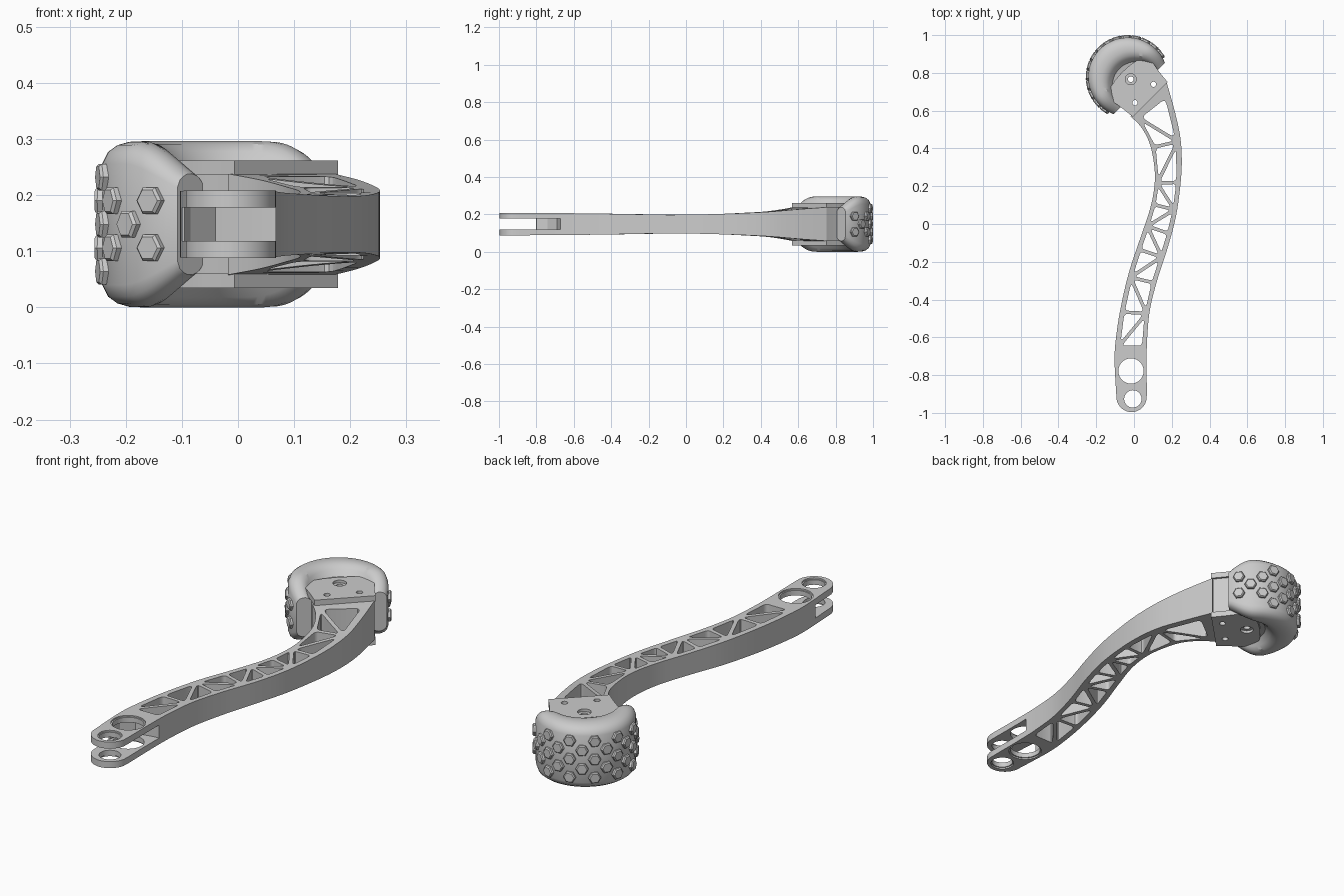
import bpy, bmesh, math
from mathutils import Vector

if "Cube" in bpy.data.objects:
    bpy.data.objects.remove(bpy.data.objects["Cube"])

MID = 0.148                      # mid height of the whole leg
FOOT = Vector((-0.032, 0.777))   # centre of the foot arc


def world(u, v):
    """Foot axes: u points away from the arm, v runs across it."""
    s = math.sqrt(0.5)
    return Vector((FOOT.x + s * (v - u), FOOT.y + s * (v + u)))


def make(name, bm):
    bmesh.ops.recalc_face_normals(bm, faces=bm.faces)
    me = bpy.data.meshes.new(name)
    bm.to_mesh(me)
    bm.free()
    ob = bpy.data.objects.new(name, me)
    bpy.context.collection.objects.link(ob)
    return ob


def add_prism(bm, pts, z0, z1):
    lo = [bm.verts.new((p[0], p[1], z0)) for p in pts]
    hi = [bm.verts.new((p[0], p[1], z1)) for p in pts]
    n = len(pts)
    bm.faces.new(lo[::-1])
    bm.faces.new(hi)
    for i in range(n):
        j = (i + 1) % n
        bm.faces.new((lo[i], lo[j], hi[j], hi[i]))


def prism(name, outlines, z0, z1):
    bm = bmesh.new()
    for pts in outlines:
        add_prism(bm, pts, z0, z1)
    return make(name, bm)


def circle(c, r, n=40):
    return [(c[0] + r * math.cos(2 * math.pi * i / n),
             c[1] + r * math.sin(2 * math.pi * i / n)) for i in range(n)]


def cut(ob, outlines, z0=-1, z1=1):
    tool = prism("cutter", outlines, z0, z1)
    tool.hide_render = True
    m = ob.modifiers.new("cut", 'BOOLEAN')
    m.operation, m.solver, m.object = 'DIFFERENCE', 'EXACT', tool
    bpy.context.view_layer.objects.active = ob
    bpy.ops.object.modifier_apply(modifier=m.name)
    bpy.data.objects.remove(tool)


def smooth(ob, angle=30):
    bpy.ops.object.select_all(action='DESELECT')
    ob.select_set(True)
    bpy.context.view_layer.objects.active = ob
    bpy.ops.object.shade_smooth_by_angle(angle=math.radians(angle))


def rounded(pts, f=0.16):
    out = []
    n = len(pts)
    for i, p in enumerate(pts):
        a = p.lerp(pts[i - 1], f)
        b = p.lerp(pts[(i + 1) % n], f)
        for t in (0, 0.25, 0.5, 0.75, 1):
            out.append(a * (1 - t) ** 2 + p * 2 * t * (1 - t) + b * t * t)
    return out


# Arm stations: left x, left y, right x, right y, half thickness
RIBS = [(-.094, -.90, .068, -.90, .060), (-.103, -.72, .067, -.72, .059),
        (-.095, -.60, .070, -.60, .058), (-.070, -.44, .085, -.45, .056),
        (-.025, -.25, .125, -.29, .053), (.035, -.07, .180, -.12, .050),
        (.085, .08, .222, .04, .051), (.108, .20, .245, .20, .055),
        (.108, .30, .253, .33, .060), (.085, .42, .245, .46, .067),
        (.040, .51, .215, .60, .079), (-.018, .57, .172, .752, .090)]


def rib(t):
    """Smooth interpolation through the stations."""
    i = min(int(t), len(RIBS) - 2)
    f = t - i
    p0, p1, p2, p3 = (RIBS[max(0, min(len(RIBS) - 1, i + k))] for k in (-1, 0, 1, 2))
    return [0.5 * (2 * b + (c - a) * f + (2 * a - 5 * b + 4 * c - d) * f * f
                   + (3 * b - a - 3 * c + d) * f ** 3)
            for a, b, c, d in zip(p0, p1, p2, p3)]


# Arm body with a round lower end
sections = []
for deg in (88, 80, 70, 60, 50, 40, 30, 20, 10):
    a = math.radians(deg)
    x, y = 0.081 * math.cos(a), -.913 - 0.083 * math.sin(a)
    sections.append((-.013 - x, y, -.013 + x, y, .060))
sections += [rib(i / 8) for i in range((len(RIBS) - 1) * 8 + 1)]
bm = bmesh.new()
prev = None
for lx, ly, rx, ry, h in sections:
    ring = [bm.verts.new(c) for c in ((lx, ly, MID - h), (rx, ry, MID - h),
                                      (rx, ry, MID + h), (lx, ly, MID + h))]
    if prev:
        for k in range(4):
            j = (k + 1) % 4
            bm.faces.new((prev[k], prev[j], ring[j], ring[k]))
    else:
        bm.faces.new(ring)
    prev = ring
bm.faces.new(prev)
arm = make("arm", bm)

# Truss windows: each bay is split by a diagonal into two rounded triangles
bays = [1.55, 2.85, 3.85, 4.65, 5.4, 6.2, 7.15, 8.85, 10.55]
windows = []
for k in range(len(bays) - 1):
    corner = []
    for t in bays[k:k + 2]:
        r = rib(t)
        L, R = Vector(r[0:2]), Vector(r[2:4])
        corner += [L.lerp(R, 0.1), L.lerp(R, 0.9)]
    bl, br, tl, tr = corner
    for tri in ([(bl, tr, tl), (bl, br, tr)] if k % 2 == 0 else [(bl, br, tl), (br, tr, tl)]):
        a, b, c = tri
        la, lb, lc = (b - c).length, (a - c).length, (a - b).length
        per = la + lb + lc
        mid = (a * la + b * lb + c * lc) / per
        rad = abs((b - a).cross(c - a)) / per
        windows.append(rounded([mid + (p - mid) * (rad - 0.009) / rad for p in tri]))
cut(arm, windows)

# Fork slot and bearing holes with shallow counterbores
cut(arm, [[(.2, -1.1), (.2, -.66), (.03, -.675), (-.04, -.69), (-.085, -.74),
           (-.095, -.80), (-.2, -.83), (-.2, -1.1)]], MID - .03, MID + .03)
big, small = (-.016, -.778), (-.006, -.926)
cut(arm, [circle(big, .067), circle(small, .046)])
for z in (MID - .06, MID + .06):
    cut(arm, [circle(big, .073), circle(small, .051)], z - .007, z + .007)
smooth(arm)

# Foot pad: offset revolve, tapered toward its ends and cut on a chord
half = [(.125, .105), (.138, .13), (.148, .143), (.163, .148), (.178, .147),
        (.192, .141), (.203, .129), (.21, .108)]
profile = half + [(r, -z) for r, z in reversed(half)]
N = 112
bm = bmesh.new()
rings = []
for r, z in profile:
    shift = -.15 * (1 - r / .21)
    ring = []
    for i in range(N):
        a = 2 * math.pi * i / N
        u, v = shift + r * math.cos(a), r * math.sin(a)
        t = max(0, min(1, (u + .085) / .125))
        ring.append(bm.verts.new((u, v, z * (.6 + .4 * math.sin(t * math.pi / 2)))))
    rings.append(ring)
for a, b in zip(rings, rings[1:]):
    for i in range(N):
        j = (i + 1) % N
        bm.faces.new((a[i], a[j], b[j], b[i]))
for ring, s in ((rings[0], 1), (rings[-1], -1)):
    c = bm.verts.new((-.06, 0, s * .08))
    for i in range(N):
        bm.faces.new((ring[i], ring[(i + 1) % N], c))
bmesh.ops.bisect_plane(bm, geom=bm.verts[:] + bm.edges[:] + bm.faces[:],
                       plane_co=(-.085, 0, 0), plane_no=(-1, 0, 0), clear_outer=True)
bmesh.ops.holes_fill(bm, edges=[e for e in bm.edges if e.is_boundary], sides=0)
for v in bm.verts:
    p = world(v.co.x, v.co.y)
    v.co = (p.x, p.y, MID + v.co.z)
foot = make("foot_pad", bm)

# Bracket: core block and two cover plates
side = [(-.167, .13), (-.1, .137), (-.02, .15), (.008, .143), (.026, .11), (.037, .06)]
outline = side + [(.041, 0)] + [(u, -v) for u, v in reversed(side)]
core = prism("bracket_core", [[world(u * .96, v * .93) for u, v in outline]], MID - .09, MID + .09)
plates = [prism(n, [[world(u, v) for u, v in outline]], MID + z, MID + z + .026)
          for n, z in (("upper_plate", .088), ("lower_plate", -.114))]

# Pivot and bolt holes
pivot = world(-.018, .003)
bolts = [circle(world(-.122, v), .014, 20) for v in (-.069, .069)]
for ob in [foot, core] + plates:
    cut(ob, [circle(pivot, .015, 24)] + (bolts if ob is not foot else []))
for ob, z in zip(plates, (MID + .114, MID - .114)):
    cut(ob, [circle(pivot, .029, 32)], z - .012, z + .012)
for ob in [foot, core] + plates:
    smooth(ob)

# Hexagonal tread studs in staggered columns
bm = bmesh.new()
for k in range(-7, 8):
    a = math.radians(k * 14.2)
    out = Vector((math.cos(a), math.sin(a)))
    tan = Vector((-out.y, out.x))
    rows = (-.042, .042) if k % 2 else ((0,) if abs(k) == 6 else (-.084, 0, .084))
    for z in rows:
        loops = []
        for rad, size in ((.2, .027), (.218, .027), (.223, .022)):
            loop = []
            for i in range(6):
                h = i * math.pi / 3
                q = out * rad + tan * size * math.cos(h)
                p = world(q.x, q.y)
                loop.append(bm.verts.new((p.x, p.y, MID + z + size * math.sin(h))))
            loops.append(loop)
        for lo, hi in zip(loops, loops[1:]):
            for i in range(6):
                j = (i + 1) % 6
                bm.faces.new((lo[i], lo[j], hi[j], hi[i]))
        bm.faces.new(loops[0])
        bm.faces.new(loops[-1])
make("tread_studs", bm)
